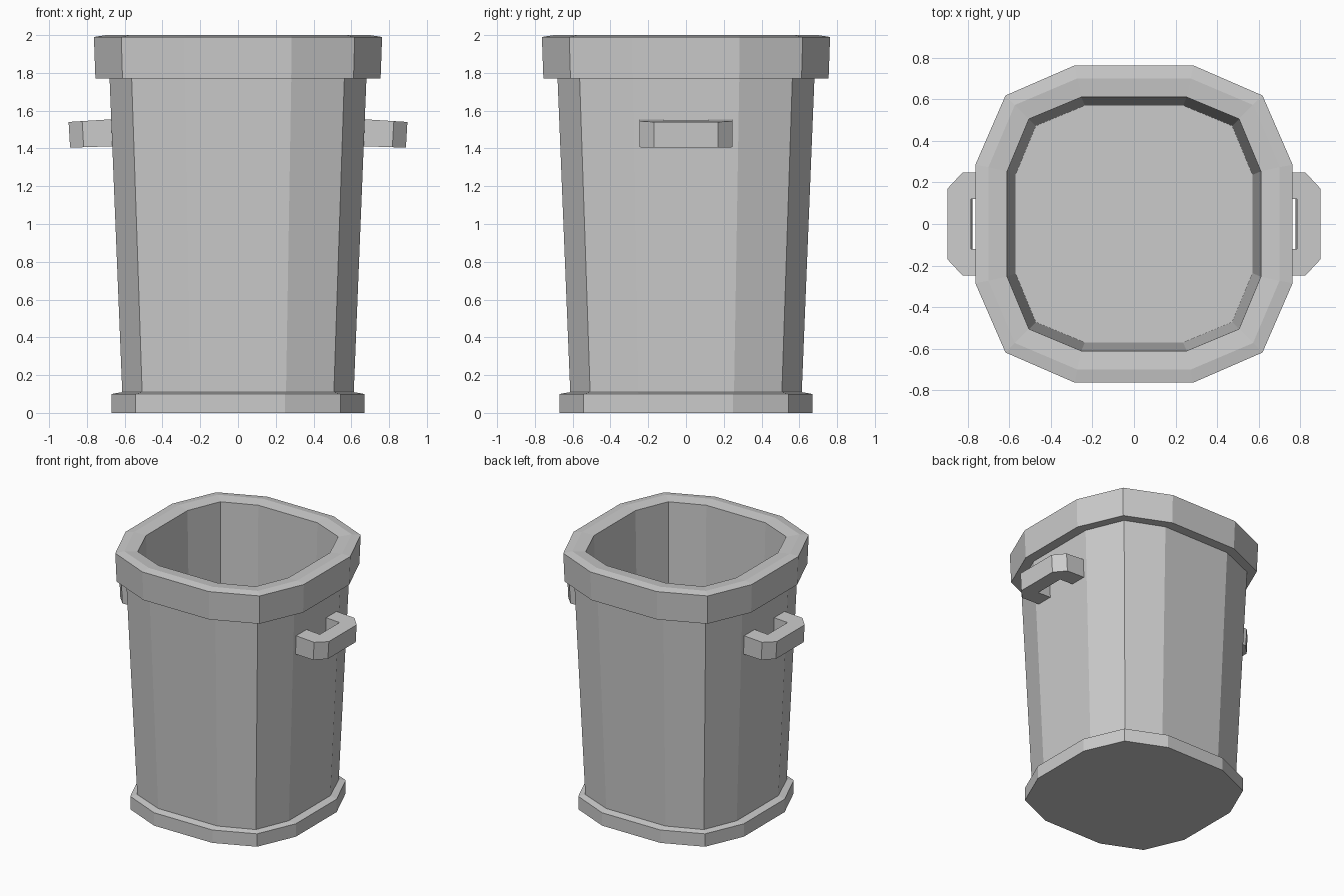
import bpy

if "Cube" in bpy.data.objects:
    bpy.data.objects.remove(bpy.data.objects["Cube"])


def make_object(name, rings, close):
    """Bridge equal-sized vertex rings; cap the ends or close into a loop."""
    n = len(rings[0])
    verts = [v for r in rings for v in r]
    faces = []
    count = len(rings)
    for k in range(count if close else count - 1):
        a, b = k * n, ((k + 1) % count) * n
        for i in range(n):
            j = (i + 1) % n
            faces.append((a + i, a + j, b + j, b + i))
    if not close:
        faces.append(tuple(reversed(range(n))))
        faces.append(tuple(range((count - 1) * n, count * n)))
    mesh = bpy.data.meshes.new(name)
    mesh.from_pydata(verts, [], faces)
    mesh.update()
    obj = bpy.data.objects.new(name, mesh)
    bpy.context.collection.objects.link(obj)
    return obj


def ring(r, z, flat, diag):
    """Twelve-sided squarish outline with half-width r, counter-clockwise."""
    f, d = r * flat, r * diag
    pts = []
    x_side = [(r, -f), (r, f), (d, d)]
    for _ in range(4):
        pts += [(x, y, z) for x, y in x_side]
        x_side = [(-y, x) for x, y in x_side]
    return pts


# Bin shell: base flange, tapered wall, thick rim, inner wall and floor
FLANGE, WALL = (0.373, 0.81), (0.415, 0.828)
profile = [
    (0.67, 0.0, FLANGE), (0.67, 0.10, FLANGE), (0.613, 0.11, WALL),
    (0.68, 1.77, WALL), (0.755, 1.77, FLANGE), (0.763, 1.99, FLANGE),
    (0.70, 2.0, (0.39, 0.818)), (0.61, 1.99, WALL), (0.57, 0.11, WALL),
]
make_object("bin_body", [ring(r, z, *s) for r, z, s in profile], False)


# Side handles: slightly tilted bars with chamfered outer corners
outer = [(0.64, -0.247), (0.825, -0.247), (0.897, -0.17),
         (0.897, 0.17), (0.825, 0.247), (0.64, 0.247)]
inner = [(0.64, -0.12), (0.785, -0.12), (0.785, -0.12),
         (0.785, 0.12), (0.785, 0.12), (0.64, 0.12)]


def handle(name, side):
    def place(p, top):
        x, y = p
        t = (x - 0.66) / 0.24
        z = 1.555 - 0.015 * t if top else 1.412 - 0.008 * t
        return (side * (x - (0 if top else 0.008)), side * y, z)
    sections = [[place(o, False), place(o, True), place(i, True), place(i, False)]
                for o, i in zip(outer, inner)]
    obj = make_object(name, sections, False)
    # Merge the doubled inner corner points and tidy the normals
    import bmesh
    bm = bmesh.new()
    bm.from_mesh(obj.data)
    bmesh.ops.remove_doubles(bm, verts=bm.verts, dist=0.0005)
    bmesh.ops.recalc_face_normals(bm, faces=bm.faces)
    bm.to_mesh(obj.data)
    bm.free()


handle("right_handle", 1)
handle("left_handle", -1)
